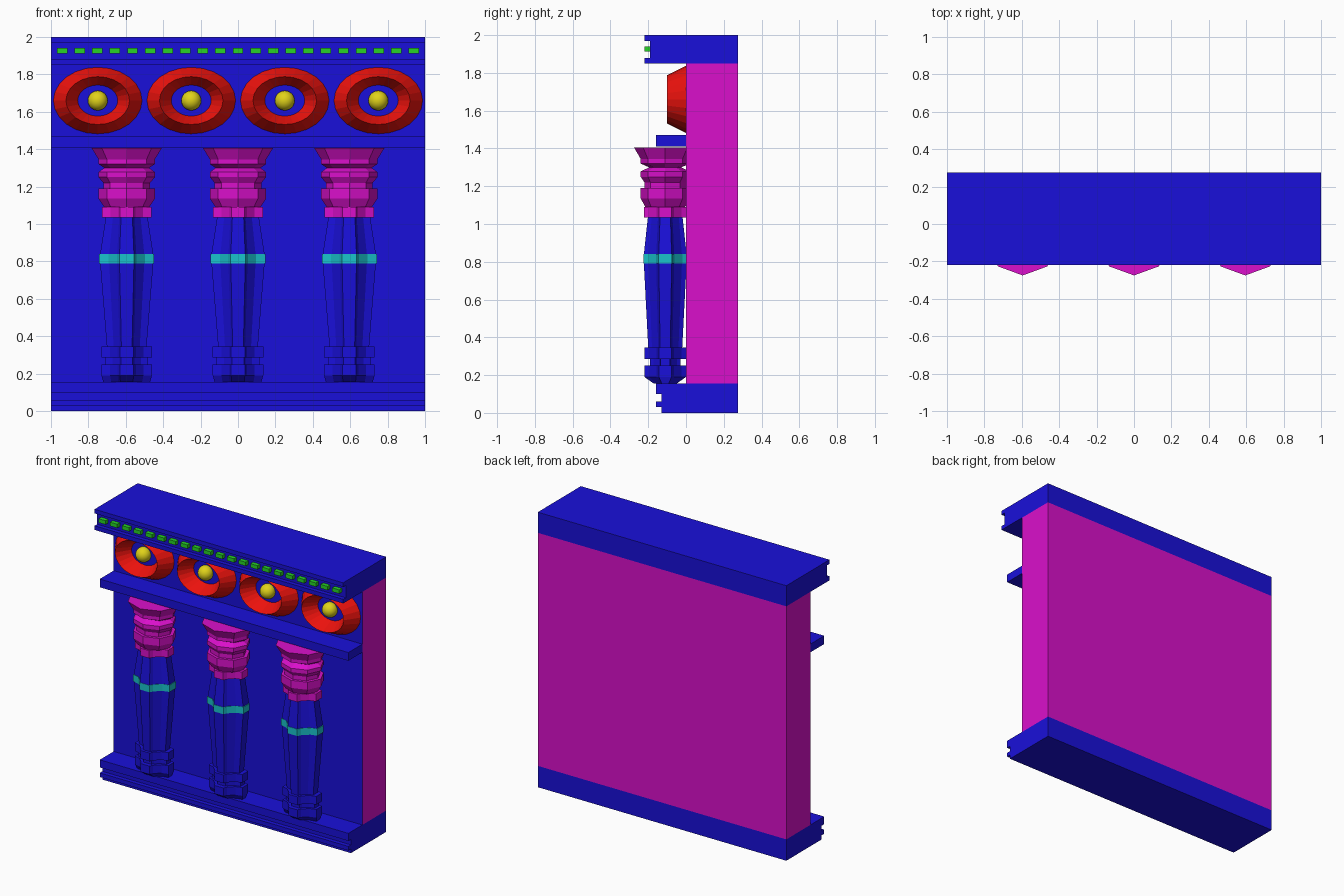
import bpy, bmesh, math

if "Cube" in bpy.data.objects:
    bpy.data.objects.remove(bpy.data.objects["Cube"])


def material(name, rgb):
    m = bpy.data.materials.new(name)
    m.diffuse_color = (*rgb, 1)
    m.use_nodes = True
    m.node_tree.nodes["Principled BSDF"].inputs["Base Color"].default_value = m.diffuse_color
    return m


BLUE = material("blue", (0.01, 0.005, 0.7))
MAGENTA = material("magenta", (0.7, 0.005, 0.6))
RED = material("red", (0.85, 0.006, 0.004))
YELLOW = material("yellow", (0.75, 0.65, 0.01))
GREEN = material("green", (0.02, 0.65, 0.02))
CYAN = material("cyan", (0.01, 0.55, 0.6))


def finish(name, bm, mat):
    bmesh.ops.recalc_face_normals(bm, faces=bm.faces)
    me = bpy.data.meshes.new(name)
    bm.to_mesh(me)
    bm.free()
    me.materials.append(mat)
    ob = bpy.data.objects.new(name, me)
    bpy.context.collection.objects.link(ob)
    return ob


def loft(name, rings, mat, closed=False):
    """Skin a stack of point loops; cap the ends, or join last to first."""
    bm = bmesh.new()
    loops = [[bm.verts.new(p) for p in r] for r in rings]
    n = len(loops[0])
    pairs = list(zip(loops, loops[1:]))
    if closed:
        pairs.append((loops[-1], loops[0]))
    else:
        bm.faces.new(loops[0])
        bm.faces.new(loops[-1])
    for a, b in pairs:
        for i in range(n):
            j = (i + 1) % n
            bm.faces.new((a[i], a[j], b[j], b[i]))
    return finish(name, bm, mat)


def extrude_x(name, profile, x0, x1, mat):
    return loft(name, [[(x, y, z) for y, z in profile] for x in (x0, x1)], mat)


def box(name, x0, x1, y0, y1, z0, z1, mat):
    return extrude_x(name, [(y0, z0), (y1, z0), (y1, z1), (y0, z1)], x0, x1, mat)


# Wall slab: blue front face, magenta sides and back
B = 0.275
wall = box("wall_panel", -1, 1, 0, B, 0.155, 1.85, MAGENTA)
wall.data.materials.append(BLUE)
for f in wall.data.polygons:
    if f.normal.y < -0.9:
        f.material_index = 1

# Stepped base, shelf and cornice
extrude_x("base_moulding", [(B, 0), (-.13, 0), (-.13, .03), (-.16, .03), (-.16, .06),
          (-.13, .06), (-.13, .10), (-.16, .10), (-.16, .155), (B, .155)], -1, 1, BLUE)
box("shelf_moulding", -1, 1, -0.16, 0, 1.41, 1.47, BLUE)
extrude_x("cornice", [(B, 1.85), (-.22, 1.85), (-.22, 1.88), (-.19, 1.88),
          (-.19, 1.97), (-.22, 1.97), (-.22, 2), (B, 2)], -1, 1, BLUE)

# Row of dentils in the cornice groove
for i in range(21):
    x = -0.94 + i * 0.094
    box("dentil", x - 0.028, x + 0.028, -0.22, -0.19, 1.912, 1.94, GREEN)

# Oval rosettes with a round boss in the middle
for x in (-0.75, -0.25, 0.25, 0.75):
    rings = []
    for y, rx, rz in [(0, .237, .178), (-.10, .17, .128), (0, .107, .083)]:
        rings.append([(x + rx * math.cos(t), y, 1.66 + rz * math.sin(t))
                      for t in (math.tau * k / 24 for k in range(24))])
    loft("rosette_ring", rings, RED, closed=True)
    bpy.ops.mesh.primitive_uv_sphere_add(segments=24, ring_count=12, radius=0.053,
                                         location=(x, -0.015, 1.66))
    boss = bpy.context.object
    boss.name = "rosette_boss"
    boss.data.materials.append(YELLOW)
    bpy.ops.object.shade_smooth()

# Column plans: plain octagon, and a cross with grooved corners
OCT = [(math.cos(k * math.pi / 4), math.sin(k * math.pi / 4)) for k in range(8)]
Q = [(1, .3), (.66, .42), (.36, .78), (.27, 1)]
CROSS = (Q + [(-x, y) for x, y in reversed(Q)] + [(-x, -y) for x, y in Q]
         + [(x, -y) for x, y in reversed(Q)])
CY = -0.11


def turned(name, cx, plan, levels, mat):
    loft(name, [[(cx + rx * px, CY + ry * py, z) for px, py in plan]
                for z, rx, ry in levels], mat)


CAPITAL = [(1.09, .12, .105), (1.135, .15, .13), (1.19, .15, .13), (1.19, .125, .11),
           (1.22, .125, .11), (1.25, .15, .13), (1.278, .15, .13), (1.30, .12, .085),
           (1.32, .15, .13), (1.345, .15, .13), (1.405, .187, .165)]
FOOT = [(.155, .125, .06), (.19, .135, .11), (.25, .135, .11), (.25, .115, .08),
        (.285, .115, .08), (.285, .135, .11), (.345, .135, .11)]

for cx in (-0.595, 0, 0.595):
    turned("column_foot", cx, CROSS, FOOT, BLUE)
    turned("column_shaft_lower", cx, CROSS, [(.345, .106, .09), (.79, .142, .113)], BLUE)
    turned("column_band", cx, CROSS, [(.79, .147, .116), (.84, .147, .116)], CYAN)
    turned("column_shaft_upper", cx, CROSS, [(.84, .142, .113), (1.035, .112, .092)], BLUE)
    turned("column_collar", cx, CROSS, [(1.035, .133, .112), (1.09, .133, .112)], MAGENTA)
    turned("column_capital", cx, OCT, CAPITAL, MAGENTA)
